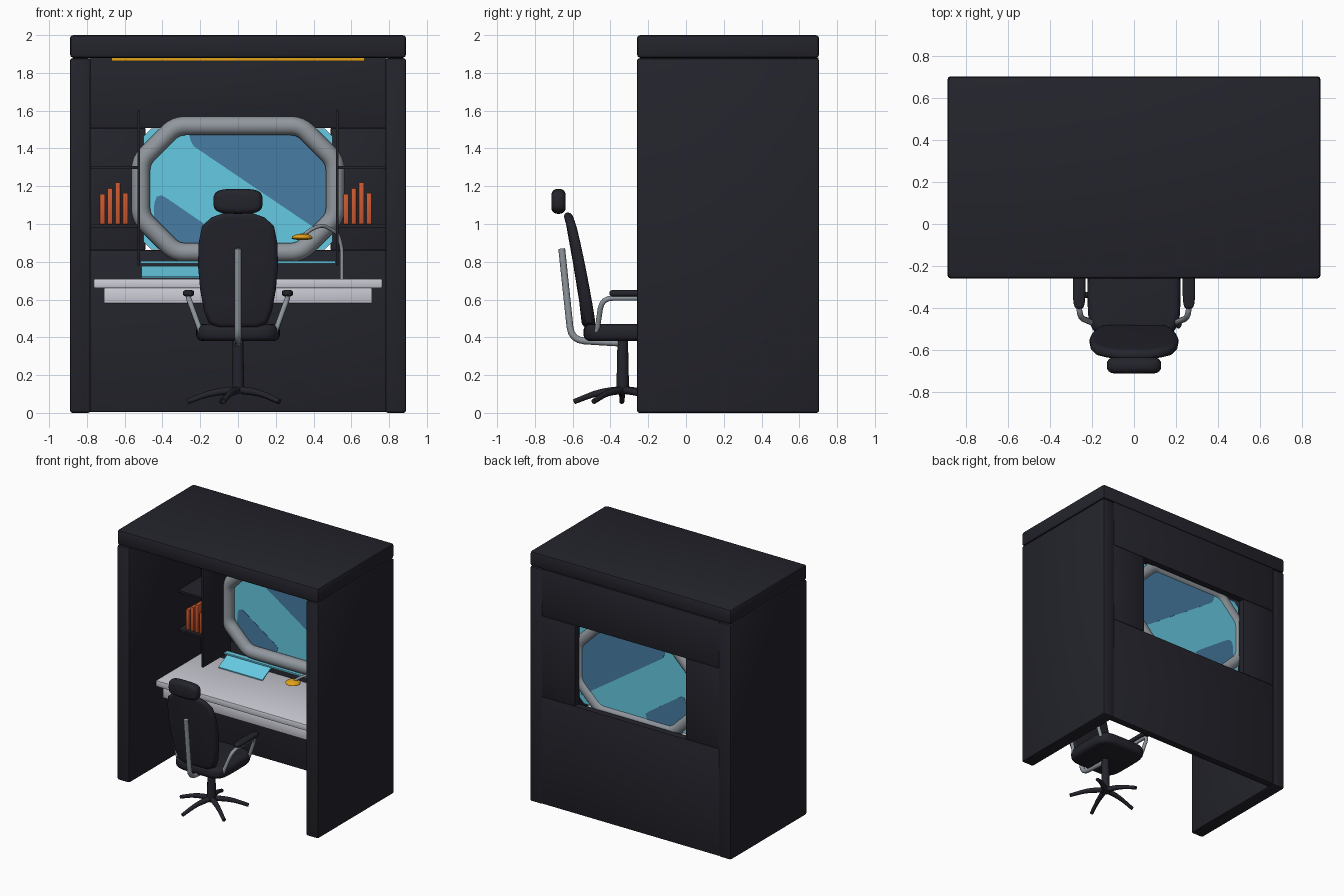
import bpy, bmesh, math
from mathutils import Vector

if "Cube" in bpy.data.objects:
    bpy.data.objects.remove(bpy.data.objects["Cube"])


def mat(name, r, g, b):
    m = bpy.data.materials.new(name)
    m.diffuse_color = (r, g, b, 1)
    m.use_nodes = True
    m.node_tree.nodes["Principled BSDF"].inputs["Base Color"].default_value = m.diffuse_color
    return m


DARK = mat("dark_navy", 0.017, 0.017, 0.025)
WHITE = mat("desk_white", 0.6, 0.6, 0.67)
GREY = mat("metal_grey", 0.28, 0.31, 0.34)
CYAN = mat("glass_cyan", 0.13, 0.59, 0.76)
BLUE = mat("glass_blue", 0.063, 0.2, 0.36)
AMBER = mat("amber", 0.76, 0.36, 0.01)
RED = mat("book_red", 0.6, 0.1, 0.03)


def finish(ob, material, bevel=0, segs=2):
    """Assign colour, apply an optional bevel, shade smooth by angle."""
    ob.data.materials.append(material)
    if bevel:
        m = ob.modifiers.new("bevel", 'BEVEL')
        m.width, m.segments, m.limit_method = bevel, segs, 'ANGLE'
        m.angle_limit = math.radians(50)
    bpy.ops.object.select_all(action='DESELECT')
    bpy.context.view_layer.objects.active = ob
    ob.select_set(True)
    if bevel or ob.type == 'CURVE':
        bpy.ops.object.convert(target='MESH')
    bpy.ops.object.shade_smooth_by_angle(angle=math.radians(40))
    return ob


def from_bm(name, bm):
    bmesh.ops.recalc_face_normals(bm, faces=bm.faces)
    me = bpy.data.meshes.new(name)
    bm.to_mesh(me)
    bm.free()
    ob = bpy.data.objects.new(name, me)
    bpy.context.collection.objects.link(ob)
    return ob


def box(name, x, y, z, material, bevel=0, segs=2):
    """Box from (min, max) pairs."""
    bm = bmesh.new()
    bmesh.ops.create_cube(bm, size=1)
    for v in bm.verts:
        v.co = [(a + b) / 2 + c * (b - a) for (a, b), c in zip((x, y, z), v.co)]
    return finish(from_bm(name, bm), material, bevel, segs)


def plate(name, outline, y0, y1, material, bevel=0, segs=4, warp=None):
    """Extrude an xz outline from y0 to y1, round the rim, optionally warp."""
    bm = bmesh.new()
    f = bm.faces.new([bm.verts.new((x, y0, z)) for x, z in outline])
    r = bmesh.ops.extrude_face_region(bm, geom=[f])
    for v in r["geom"]:
        if isinstance(v, bmesh.types.BMVert):
            v.co.y = y1
    ob = finish(from_bm(name, bm), material, bevel, segs)
    if warp:
        for v in ob.data.vertices:
            v.co = warp(v.co)
    return ob


def superellipse(cx, cz, rx, rz, p=4, n=36):
    pts = []
    for i in range(n):
        c, s = math.cos(math.tau * i / n), math.sin(math.tau * i / n)
        pts.append((cx + rx * math.copysign(abs(c) ** (2 / p), c),
                    cz + rz * math.copysign(abs(s) ** (2 / p), s)))
    return pts


def octagon(hx, z0, z1, c):
    return [(-hx + c, z0), (hx - c, z0), (hx, z0 + c), (hx, z1 - c),
            (hx - c, z1), (-hx + c, z1), (-hx, z1 - c), (-hx, z0 + c)]


def tube(name, pts, r, material, fillet=0.04, closed=False, taper=None):
    """Round tube along a path whose corners are filleted."""
    pts = [Vector(p) for p in pts]
    n, path = len(pts), []
    for i, p in enumerate(pts):
        if not closed and i in (0, n - 1):
            path.append(p)
            continue
        a, b = pts[i - 1] - p, pts[(i + 1) % n] - p
        a = p + a.normalized() * min(fillet, a.length * .45)
        b = p + b.normalized() * min(fillet, b.length * .45)
        for t in (0, .25, .5, .75, 1):
            path.append(a * (1 - t) ** 2 + p * 2 * t * (1 - t) + b * t * t)
    cu = bpy.data.curves.new(name, 'CURVE')
    cu.dimensions, cu.bevel_depth, cu.bevel_resolution = '3D', r, 4
    cu.use_fill_caps = True
    sp = cu.splines.new('POLY')
    sp.points.add(len(path) - 1)
    for i, p in enumerate(path):
        sp.points[i].co = (*p, 1)
        sp.points[i].radius = 1 if taper is None else 1 + (taper - 1) * i / (len(path) - 1)
    sp.use_cyclic_u = closed
    ob = bpy.data.objects.new(name, cu)
    bpy.context.collection.objects.link(ob)
    return finish(ob, material)


# booth shell: roof, side walls, back wall panels around the window opening
box("roof", (-.89, .89), (-.26, .705), (1.88, 2), DARK, .018)
for s, n in ((-1, "left"), (1, "right")):
    xs = sorted((s * .78, s * .89))
    box(n + "_wall", xs, (-.26, .705), (0, 1.878), DARK, .014)
    box(n + "_back_panel", sorted((s * .49, s * .785)), (.645, .702), (.862, 1.508), DARK, .005)
box("lower_back_panel", (-.785, .785), (.645, .702), (.005, .862), DARK, .005)
box("upper_back_panel", (-.785, .785), (.645, .702), (1.508, 1.882), DARK, .005)
box("ceiling_light", (-.67, .67), (-.12, -.08), (1.864, 1.884), AMBER)

# window: tubular frame, glass and painted reflections
tube("window_frame", [(x, .605, z) for x, z in octagon(.515, .85, 1.52, .185)],
     .05, GREY, .05, True)
plate("window_glass", octagon(.5, .865, 1.505, .04), .628, .632, CYAN)
plate("upper_reflection", [(-.26, 1.48), (-.25, 1.44), (-.235, 1.412), (.485, .925),
                           (.485, 1.42), (.43, 1.48)], .6262, .6338, BLUE)
plate("lower_reflection", [(-.45, .96), (-.443, 1.11), (-.43, 1.145), (-.405, 1.152),
                           (-.375, 1.135), (-.12, .96), (-.085, .93), (-.1, .885),
                           (-.38, .885)], .6262, .6338, BLUE)

# shelf units with books
for s, n in ((-1, "left"), (1, "right")):
    box(n + "_shelf_divider", sorted((s * .518, s * .533)), (.3, .65), (.78, 1.6), DARK, .003)
    for i, z in enumerate((.99, 1.3)):
        box(f"{n}_shelf_{i}", sorted((s * .53, s * .782)), (.36, .65), (z - .008, z + .008), DARK)
    for i, h in enumerate((1.16, 1.19, 1.22, 1.165)):
        x = (-.718 if s < 0 else .572) + .0405 * i
        box(f"{n}_book_{i}", (x - .014, x + .014), (.385, .53), (.998, h), RED, .004)

# desk, glowing strip and tilted screen
box("desk_top", (-.765, .765), (.05, .65), (.66, .71), WHITE, .008)
box("desk_drawer", (-.71, .71), (.062, .62), (.58, .662), WHITE, .006)
box("glow_strip", (-.515, .515), (.56, .6), (.792, .804), CYAN)
box("desk_screen", (-.51, -.12), (.48, .595), (.713, .721), CYAN)
for v in bpy.context.object.data.vertices:
    v.co.z += (v.co.y - .48) * .5

# desk lamp
tube("lamp_arm", [(.55, .36, .71), (.55, .36, .87), (.53, .34, .95), (.45, .28, .995),
                  (.39, .24, .975), (.34, .21, .935)], .01, GREY, .03)
bm = bmesh.new()
bmesh.ops.create_uvsphere(bm, u_segments=24, v_segments=12, radius=1)
for v in bm.verts:
    v.co = (.34 + v.co.x * .056, .21 + v.co.y * .056,
            .925 + v.co.z * (.024 if v.co.z > 0 else .01))
finish(from_bm("lamp_head", bm), AMBER)

# chair cushions
half = [(.10, .45), (.155, .475), (.18, .54), (.2, .65), (.212, .78), (.208, .9),
        (.19, .99), (.14, 1.035), (.07, 1.06)]


def lean(c):
    t = (c.z - .45) / .6
    thick = .036 - .012 * t
    return Vector((c.x, -.515 - .1 * t - .01 * t * t + c.y / .036 * thick
                   + .3 * c.x * c.x, c.z))


plate("backrest", half + [(-x, z) for x, z in reversed(half)], -.036, .036, DARK, .028, 4, lean)
plate("headrest", superellipse(0, 1.12, .13, .066, 3.5), -.713, -.637, DARK, .032)
plate("seat", superellipse(0, -.315, .222, .228, 4.5), .38, .47, DARK, .035, 4,
      lambda c: Vector((c.x, c.z, c.y)))

# chair spine, armrests
tube("chair_spine", [(0, -.658, .87), (0, -.607, .385), (0, -.36, .37)], .018, GREY, .07)
for s, n in ((-1, "left"), (1, "right")):
    tube(n + "_arm_tube", [(s * .19, -.475, .41), (s * .262, -.445, .608), (s * .262, -.15, .608),
                           (s * .2, -.15, .43)], .014, GREY, .06)
    plate(n + "_arm_pad", superellipse(s * .262, -.27, .03, .135, 4), .617, .65, DARK, .013, 3,
          lambda c: Vector((c.x, c.z, c.y)))

# chair post and five-legged base
CY = -.335
tube("chair_post", [(0, CY, .1), (0, CY, .385)], .034, DARK, taper=.82)
for i in range(5):
    a = math.radians(253 + 72 * i)
    c, s = math.cos(a), math.sin(a)
    tube(f"base_leg_{i}", [(0, CY, .122), (.14 * c, CY + .14 * s, .108),
                           (.268 * c, CY + .268 * s, .06)], .021, DARK, .07, taper=.65)
